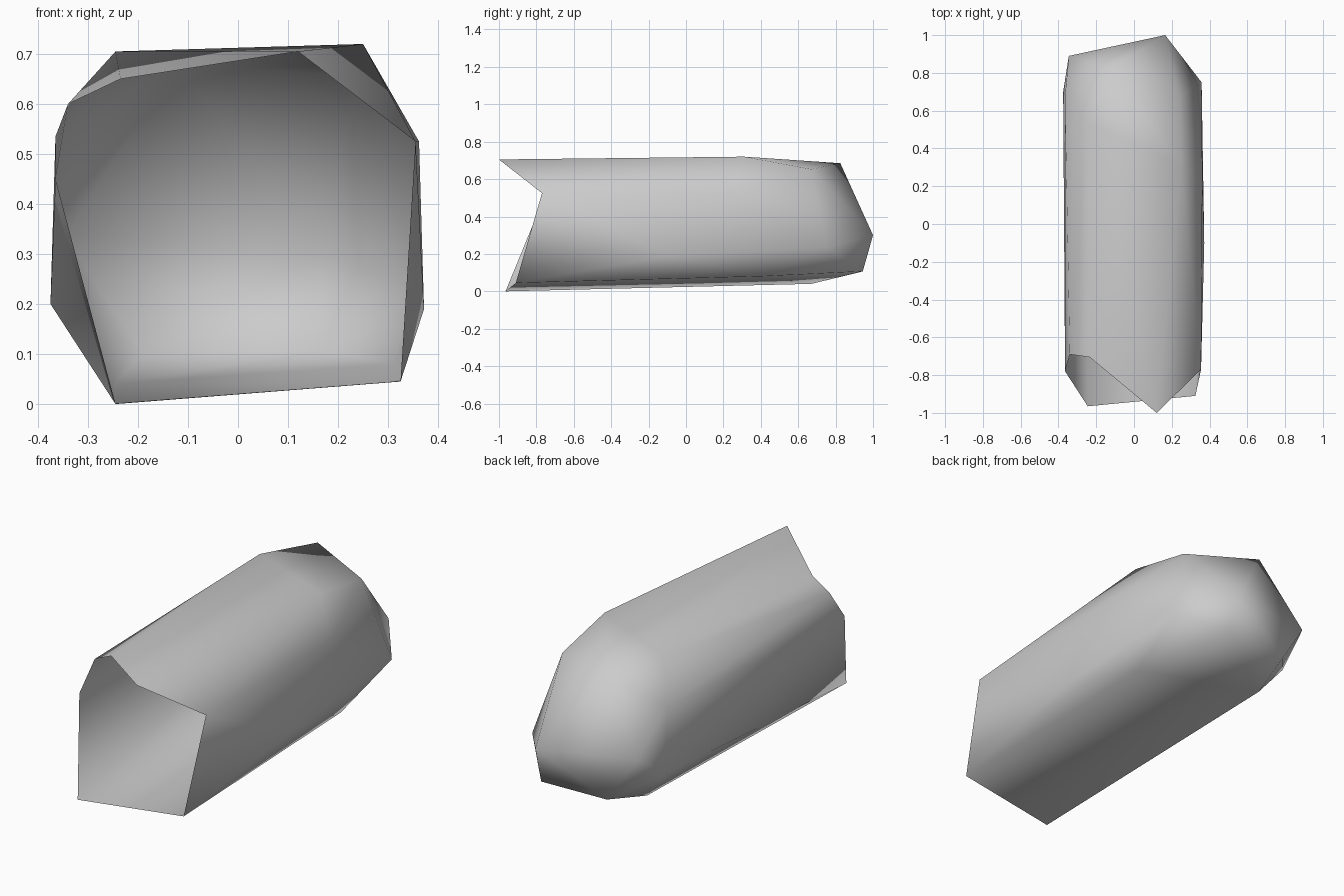
import bpy
import bmesh

default_cube = bpy.data.objects.get("Cube")
if default_cube:
    bpy.data.objects.remove(default_cube, do_unlink=True)


def make_material(name, colour):
    material = bpy.data.materials.new(name)
    material.use_nodes = True
    material.diffuse_color = colour
    for node in material.node_tree.nodes:
        if node.type == "BSDF_PRINCIPLED":
            node.inputs["Base Color"].default_value = colour
    return material


# Ragged open end, listed around the mouth
rim_points = [
    (.325, -.91, .045), (.355, -.77, .525), (.12, -1, .705),
    (-.235, -.705, .65), (-.34, -.69, .6), (-.365, -.78, .45),
    (-.245, -.965, 0),
]

# Faceted closed end: upper corners, flanks, underside and tip
top_points = [(.25, .31, .72), (.24, .67, .653), (-.245, .53, .705), (-.12, .825, .685)]
side_points = [
    (.372, -.1, .19), (.358, .75, .235), (.362, .25, .525),
    (-.365, .68, .535), (-.375, .7, .2),
]
bottom_points = [(.31, .4, .08), (-.245, .67, .04), (-.19, .92, .1), (.17, .945, .107)]
tip_points = [(.165, 1, .3), (-.345, .89, .335)]

# Hull the body with a straight mouth so its skin is a clean closed tube
mesh = bpy.data.meshes.new("open_shell")
bm = bmesh.new()
rim = [bm.verts.new((x, -1, z)) for x, y, z in rim_points]
for point in top_points + side_points + bottom_points + tip_points:
    bm.verts.new(point)
bmesh.ops.convex_hull(bm, input=list(bm.verts), use_existing_faces=False)

# Open the mouth and drop unused points
mouth = set(rim)
cap = [face for face in bm.faces if all(vert in mouth for vert in face.verts)]
bmesh.ops.delete(bm, geom=cap, context="FACES")
loose = [vert for vert in bm.verts if not vert.link_faces]
bmesh.ops.delete(bm, geom=loose, context="VERTS")

# Pull the mouth back to its ragged outline
for vert, point in zip(rim, rim_points):
    vert.co = point

for face in bm.faces:
    face.smooth = True
bm.normal_update()
bm.to_mesh(mesh)
bm.free()

# Single plain grey skin
mesh.materials.append(make_material("plain_grey", (.6, .6, .6, 1)))
shell = bpy.data.objects.new("open_shell", mesh)
bpy.context.collection.objects.link(shell)
